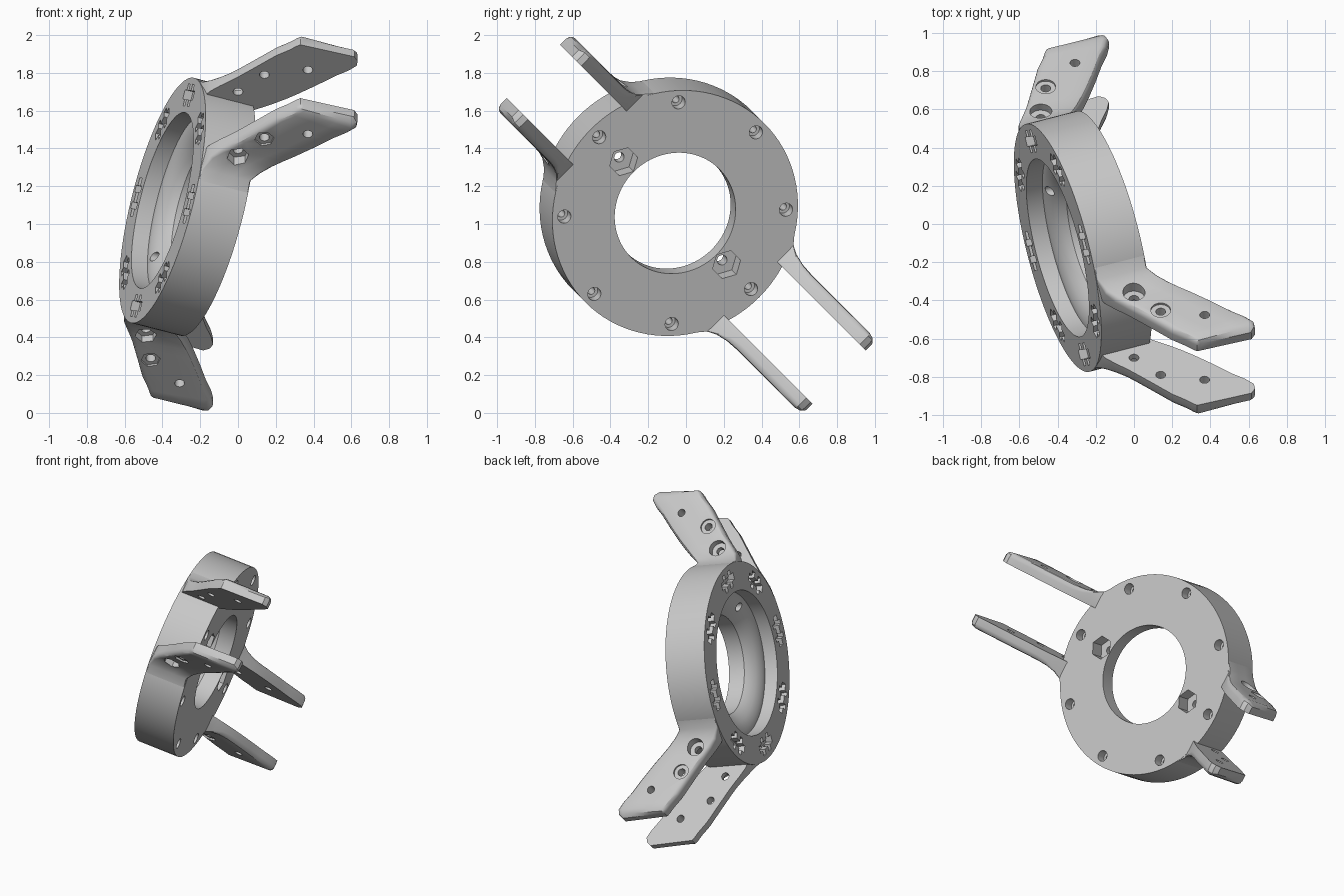
import bpy, bmesh, math
from mathutils import Matrix, Vector

cube = bpy.data.objects.get("Cube")
if cube:
    bpy.data.objects.remove(cube, do_unlink=True)

grey = bpy.data.materials.new("light_grey")
grey.use_nodes = True
grey.diffuse_color = (0.58, 0.58, 0.58, 1)
for node in grey.node_tree.nodes:
    if node.type == 'BSDF_PRINCIPLED':
        node.inputs["Base Color"].default_value = (0.58, 0.58, 0.58, 1)
        node.inputs["Roughness"].default_value = 0.6

# Working frame: x = ring axis (face to back), y = across the ring, z = between arms
TILT = math.radians(20)
c, s, h = math.cos(TILT), math.sin(TILT), math.sqrt(0.5)
PLACE = Matrix(((c, s, 0, -0.40),
                (s * h, -c * h, -h, -0.125),
                (-s * h, c * h, -h, 1.125),
                (0, 0, 0, 1)))
R, T = 0.67, 0.28            # ring radius and thickness
ALONG_X = Matrix.Rotation(math.pi / 2, 4, 'Y')


def make_object(name, bm):
    bmesh.ops.recalc_face_normals(bm, faces=bm.faces[:])
    me = bpy.data.meshes.new(name)
    bm.to_mesh(me)
    bm.free()
    ob = bpy.data.objects.new(name, me)
    bpy.context.scene.collection.objects.link(ob)
    return ob


def cylinder(bm, pos, radius, depth, along_x=True, sides=24):
    m = Matrix.Translation(pos)
    if along_x:
        m = m @ ALONG_X
    bmesh.ops.create_cone(bm, cap_ends=True, segments=sides, radius1=radius,
                          radius2=radius, depth=depth, matrix=m)


def box(bm, turn, pos, size):
    m = turn @ Matrix.Translation(pos) @ Matrix.Diagonal((*size, 1))
    bmesh.ops.create_cube(bm, size=1, matrix=m)


def cut(ob, bm):
    """Subtract the cutter geometry and bake the result."""
    cutter = make_object("cutter", bm)
    cutter.hide_render = True
    mod = ob.modifiers.new("cut", 'BOOLEAN')
    mod.object, mod.operation, mod.solver = cutter, 'DIFFERENCE', 'EXACT'
    mod.use_self = True
    deps = bpy.context.evaluated_depsgraph_get()
    baked = bpy.data.meshes.new_from_object(ob.evaluated_get(deps))
    ob.modifiers.clear()
    ob.data = baked
    bpy.data.objects.remove(cutter, do_unlink=True)


def finish(ob):
    ob.data.transform(PLACE)
    ob.data.materials.clear()
    ob.data.materials.append(grey)
    bpy.ops.object.select_all(action='DESELECT')
    ob.select_set(True)
    bpy.context.view_layer.objects.active = ob
    bpy.ops.object.shade_smooth_by_angle(angle=math.radians(32))


# Ring body, turned from a profile with a stepped, bowled bore
profile = [(0, R), (0, 0.48), (0.09, 0.48), (0.09, 0.435), (0.115, 0.39),
           (0.14, 0.355), (0.17, 0.33), (T, 0.33), (T, R)]
bm = bmesh.new()
vs = [bm.verts.new((a, r, 0)) for a, r in profile]
es = [bm.edges.new((vs[i], vs[(i + 1) % len(vs)])) for i in range(len(vs))]
bmesh.ops.spin(bm, geom=vs + es, cent=(0, 0, 0), axis=(1, 0, 0),
               dvec=(0, 0, 0), angle=2 * math.pi, steps=96)
bmesh.ops.remove_doubles(bm, verts=bm.verts[:], dist=1e-4)
ring = make_object("ring_body", bm)

# Slots in the face and stepped screw holes in the back
bm = bmesh.new()
for i in range(8):
    turn = Matrix.Rotation(i * math.pi / 4, 4, 'X')
    box(bm, turn, (0, 0.575, 0), (0.09, 0.05, 0.21))
    for side in (-1, 1):
        box(bm, turn, (0, 0.575, side * 0.045), (0.08, 0.12, 0.035))
    pos = turn @ Vector((T, 0.605, 0))
    cylinder(bm, pos, 0.036, 0.14)
    cylinder(bm, pos, 0.02, 0.48)
# Hexagonal nut pockets with through holes
for side in (-1, 1):
    cylinder(bm, (T, side * 0.41, 0), 0.078, 0.2, sides=6)
    cylinder(bm, (T, side * 0.41, 0), 0.027, 0.5)
cut(ring, bm)
finish(ring)


def outer_height(t):
    """Outer side of an arm: follows the ring, then flares into a flat plate."""
    if t < 0.55:
        return math.sqrt(0.665 ** 2 - t * t)
    return 0.28 + 0.1 * (max(0, 0.8 - t) / 0.25) ** 3.6


# Arm stations: outer edge and inner edge, each as (along axis, across ring)
STATIONS = [(.003, .50, .277, .50), (.003, .55, .277, .55), (.003, .60, .279, .60),
            (.025, .665, .32, .64), (.06, .72, .37, .69), (.10, .775, .42, .745),
            (.13, .82, .465, .80), (.195, .925, .54, .90), (.262, 1.035, .61, 1.0),
            (.315, 1.10, .66, 1.06), (.338, 1.135, .69, 1.11),
            (.350, 1.15, .683, 1.145), (.356, 1.157, .655, 1.17)]
TIP_DROP = {11: 0.009, 12: 0.03}
HOLES = [(.166, .713), (.254, .88), (.458, .993)]


def make_arm(name, st, sw):
    bm = bmesh.new()
    rows = []
    for i, (pa, pt, qa, qt) in enumerate(STATIONS):
        p, q = Vector((pa, pt)), Vector((qa, qt))
        width = (q - p).length
        r = 0.035 * min(1, max(0.05, (pt - 0.55) / 0.2))
        # (distance from edge, depth below outer side)
        round_edge = [(0, r), (0.13 * r, 0.5 * r), (0.5 * r, 0.13 * r), (r, 0)]
        half = [(d / width, k) for d, k in round_edge]
        section = half + [(0.35, 0), (0.65, 0)] + [(1 - f, k) for f, k in reversed(half)]
        pts = [(p, 0.2)]
        for f, k in section:
            e = p.lerp(q, f)
            pts.append((e, outer_height(e.y) - max(k, TIP_DROP.get(i, 0))))
        pts.append((q, 0.2))
        rows.append([bm.verts.new((e.x, st * e.y, sw * w)) for e, w in pts])
    for a, b in zip(rows, rows[1:]):
        n = len(a)
        for j in range(n):
            k = (j + 1) % n
            bm.faces.new((a[j], a[k], b[k], b[j]))
    bm.faces.new(rows[0])
    bm.faces.new(rows[-1])
    arm = make_object(name, bm)

    # Through holes, a deep recess (nut or screw head) and a shallow one
    bm = bmesh.new()
    for a, t in HOLES:
        cylinder(bm, (a, st * t, sw * 0.24), 0.026, 0.3, along_x=False)
    sides = 6 if sw > 0 else 32
    for (a, t), floor, rad in zip(HOLES, (0.235, 0.268), (0.058, 0.052)):
        cylinder(bm, (a, st * t, sw * (floor + 0.1)), rad, 0.2,
                 along_x=False, sides=sides)
    cut(arm, bm)
    finish(arm)


# Two arms at each end of the ring
for end, st in (("upper", 1), ("lower", -1)):
    for side, sw in (("bottom", 1), ("top", -1)):
        make_arm(f"{end}_arm_{side}", st, sw)
